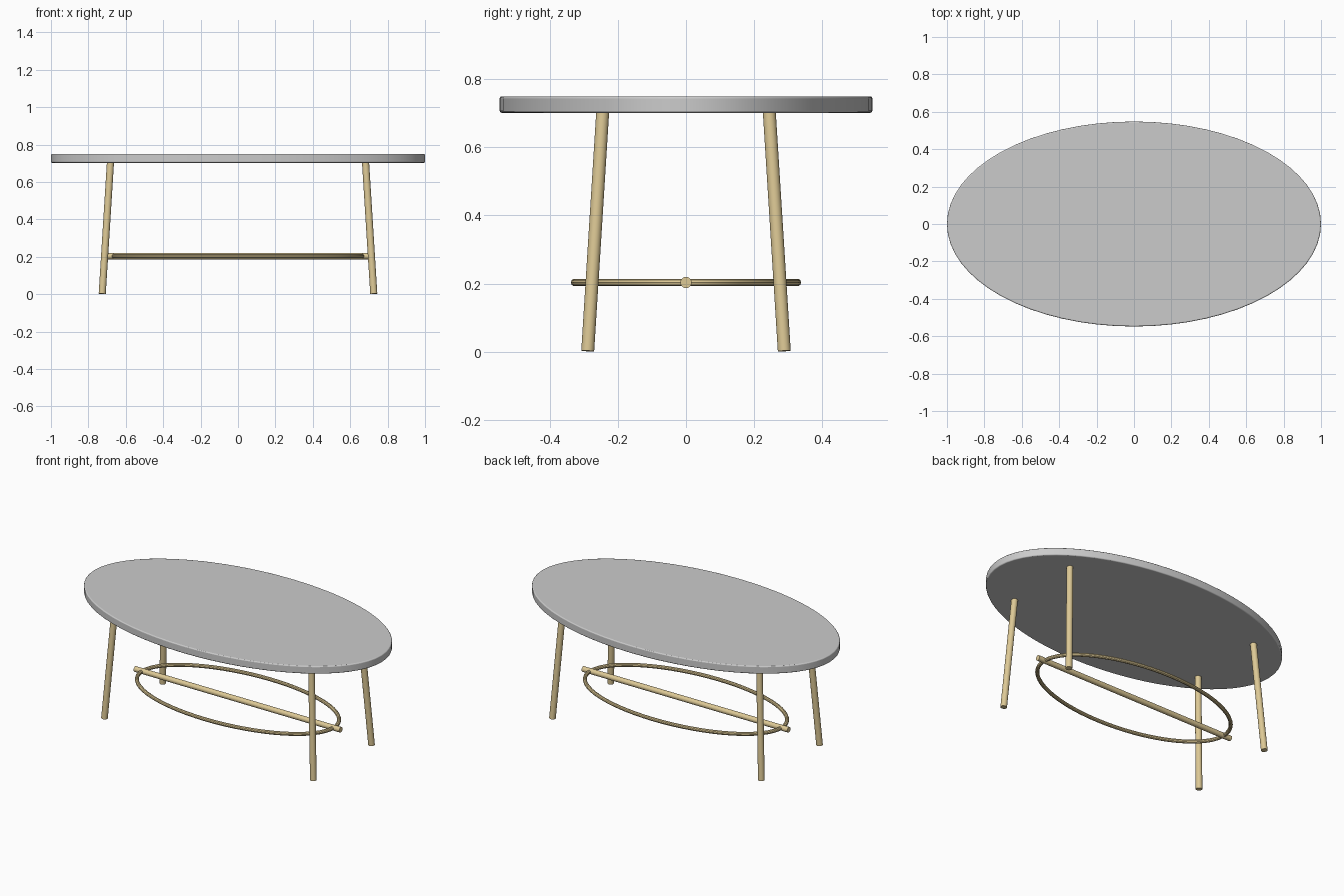
import bpy, math
from mathutils import Vector

if "Cube" in bpy.data.objects:
    bpy.data.objects.remove(bpy.data.objects["Cube"])

brass = bpy.data.materials.new("brass")
brass.diffuse_color = (0.72, 0.58, 0.30, 1)
brass.use_nodes = True
brass.node_tree.nodes["Principled BSDF"].inputs["Base Color"].default_value = brass.diffuse_color


def smooth(obj):
    bpy.ops.object.select_all(action='DESELECT')
    obj.select_set(True)
    bpy.context.view_layer.objects.active = obj
    bpy.ops.object.shade_smooth_by_angle(angle=math.radians(35))


def rod(name, a, b, radius, sides=24):
    """Round rod between two points."""
    a, b = Vector(a), Vector(b)
    d = b - a
    bpy.ops.mesh.primitive_cylinder_add(
        vertices=sides, radius=radius, depth=d.length, location=(a + b) / 2,
        rotation=d.to_track_quat('Z', 'Y').to_euler())
    obj = bpy.context.object
    obj.name = name
    obj.data.materials.append(brass)
    smooth(obj)
    return obj


# Oval tabletop with a softened rim
bpy.ops.mesh.primitive_cylinder_add(vertices=64, radius=1, depth=0.048, location=(0, 0, 0.726))
top = bpy.context.object
top.name = "tabletop"
top.scale = (1, 0.548, 1)
bpy.ops.object.transform_apply(location=False, rotation=False, scale=True)
bevel = top.modifiers.new("rim", 'BEVEL')
bevel.width = 0.006
bevel.segments = 3
bevel.limit_method = 'ANGLE'
bevel.angle_limit = math.radians(60)
smooth(top)

# Four splayed legs
for sx, side in ((-1, "left"), (1, "right")):
    for sy, end in ((-1, "front"), (1, "back")):
        rod(f"{end}_{side}_leg", (sx * 0.726, sy * 0.289, 0.0016),
            (sx * 0.682, sy * 0.245, 0.704), 0.019)

# Long stretcher bar
rod("stretcher_bar", (-0.715, 0, 0.203), (0.715, 0, 0.203), 0.0167, 16)

# Oval stretcher ring: a swept circle with an elliptical centre line
curve = bpy.data.curves.new("stretcher_ring", 'CURVE')
curve.dimensions = '3D'
curve.bevel_depth = 0.0115
curve.bevel_resolution = 3
path = curve.splines.new('POLY')
n = 64
path.points.add(n - 1)
for i, p in enumerate(path.points):
    t = 2 * math.pi * i / n
    p.co = (0.665 * math.cos(t), 0.327 * math.sin(t), 0.203, 1)
path.use_cyclic_u = True
ring = bpy.data.objects.new("stretcher_ring", curve)
bpy.context.collection.objects.link(ring)
bpy.ops.object.select_all(action='DESELECT')
ring.select_set(True)
bpy.context.view_layer.objects.active = ring
bpy.ops.object.convert(target='MESH')
ring = bpy.context.object
ring.data.materials.append(brass)
smooth(ring)
